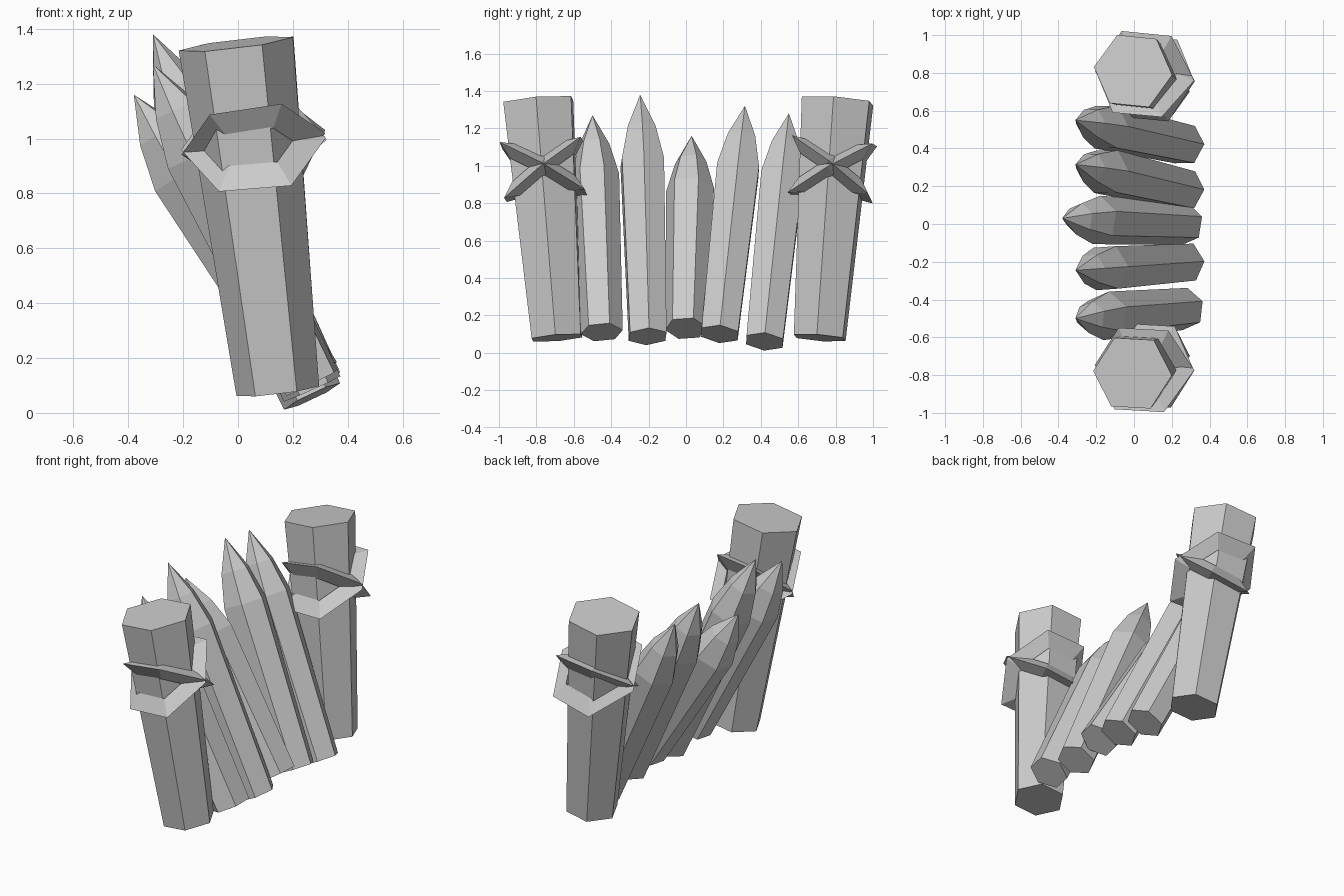
import bpy
import bmesh
from math import radians, cos, sin
from mathutils import Vector, Matrix

old = bpy.data.objects.get("Cube")
if old:
    bpy.data.objects.remove(old, do_unlink=True)

# Single plain colour
grey = bpy.data.materials.new("plain_grey")
grey.use_nodes = True
grey.diffuse_color = (0.6, 0.6, 0.6, 1)
grey.node_tree.nodes["Principled BSDF"].inputs["Base Color"].default_value = (0.6, 0.6, 0.6, 1)


def make_object(name, bm, matrix):
    bmesh.ops.recalc_face_normals(bm, faces=bm.faces)
    bm.transform(matrix)
    mesh = bpy.data.meshes.new(name)
    bm.to_mesh(mesh)
    bm.free()
    mesh.materials.append(grey)
    obj = bpy.data.objects.new(name, mesh)
    bpy.context.collection.objects.link(obj)
    return obj


def hex_ring(bm, radius, z, phase):
    return [bm.verts.new((radius * cos(radians(phase + 60 * i)),
                          radius * sin(radians(phase + 60 * i)), z)) for i in range(6)]


def bridge(bm, low, high):
    for i in range(6):
        j = (i + 1) % 6
        bm.faces.new((low[i], low[j], high[j], high[i]))


def axis_frame(base, top):
    """Matrix placing local z along the base-to-top axis, and the axis length."""
    axis = Vector(top) - Vector(base)
    turn = Vector((0, 0, 1)).rotation_difference(axis).to_matrix().to_4x4()
    return Matrix.Translation(base) @ turn, axis.length


def hex_log(name, base, top, phase, profile, pointed):
    """Six-sided log from (fraction along axis, radius) pairs."""
    frame, length = axis_frame(base, top)
    bm = bmesh.new()
    rings = [hex_ring(bm, r, t * length, phase) for t, r in profile]
    for low, high in zip(rings, rings[1:]):
        bridge(bm, low, high)
    bm.faces.new(rings[0])
    if pointed:
        tip = bm.verts.new((0, 0, length))
        for i in range(6):
            bm.faces.new((rings[-1][i], rings[-1][(i + 1) % 6], tip))
    else:
        bm.faces.new(rings[-1])
    make_object(name, bm, frame)
    return frame, length


def binding(name, frame, height, phase, tilt):
    """Sharp-edged hexagonal band tilted around a post."""
    bm = bmesh.new()
    outer = hex_ring(bm, 0.265, 0, phase)
    upper = hex_ring(bm, 0.175, 0.045, phase)
    lower = hex_ring(bm, 0.175, -0.045, phase)
    bridge(bm, lower, outer)
    bridge(bm, outer, upper)
    bridge(bm, upper, lower)
    place = (Matrix.Translation((0.02, 0, height)) @ Matrix.Rotation(radians(tilt), 4, "X")
             @ Matrix.Diagonal((1, 1.14, 1, 1)))
    make_object(name, bm, frame @ place)


# End posts, each with two crossed bindings
posts = [
    ("front", (0.145, -0.69, 0.08), (-0.008, -0.79, 1.345), -3),
    ("back", (0.145, 0.715, 0.08), (-0.005, 0.81, 1.345), -6),
]
for side, base, top, phase in posts:
    frame, length = hex_log(side + "_post", base, top, phase, [(0, 0.152), (1, 0.21)], False)
    for label, tilt in (("rising", 34), ("falling", -34)):
        binding(side + "_binding_" + label, frame, length * 0.71, phase, tilt)

# Leaning sharpened stakes between the posts
stakes = [
    ((0.27, -0.45, 0.11), (-0.31, -0.50, 1.27), 22),
    ((0.27, -0.205, 0.087), (-0.31, -0.245, 1.38), 4),
    ((0.27, 0.0, 0.13), (-0.38, 0.03, 1.16), 20),
    ((0.27, 0.18, 0.1), (-0.31, 0.315, 1.32), 0),
    ((0.27, 0.42, 0.06), (-0.31, 0.55, 1.28), 0),
]
for n, (base, top, phase) in enumerate(stakes, 1):
    hex_log(f"stake_{n}", base, top, phase, [(0, 0.113), (0.72, 0.13), (0.86, 0.085)], True)
